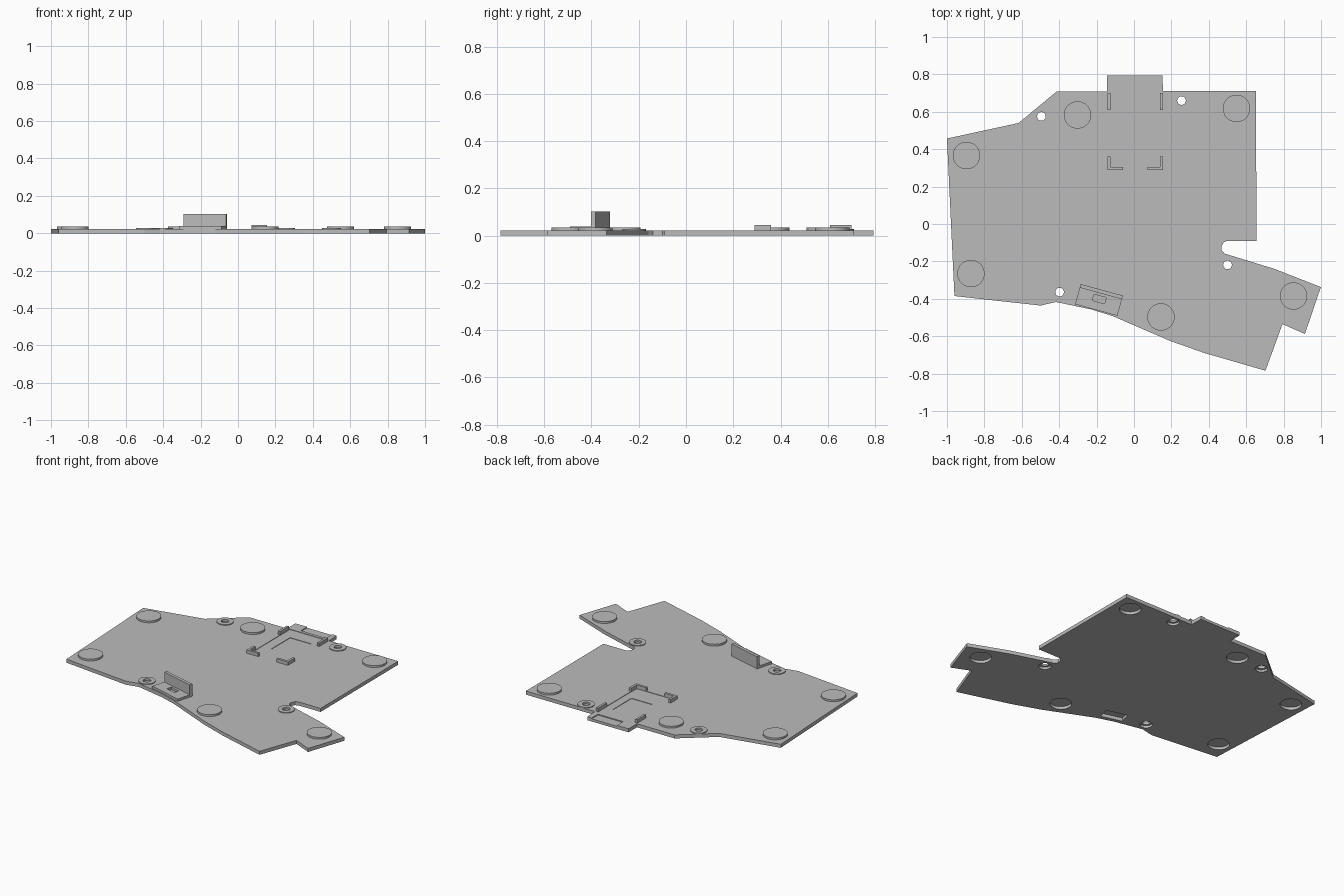
import bpy
import math
from mathutils import Matrix, Vector

cube = bpy.data.objects.get("Cube")
if cube:
    bpy.data.objects.remove(cube, do_unlink=True)

gray = bpy.data.materials.new("plain gray")
gray.use_nodes = True
gray.diffuse_color = (0.5, 0.5, 0.5, 1)
gray.node_tree.nodes["Principled BSDF"].inputs["Base Color"].default_value = (0.5, 0.5, 0.5, 1)

TOP = 0.023


def prism(name, outline, z0, z1):
    """Extrude a counter-clockwise outline from z0 to z1."""
    n = len(outline)
    verts = [(x, y, z) for z in (z0, z1) for x, y in outline]
    faces = [list(range(n))[::-1], list(range(n, 2 * n))]
    faces += [(i, (i + 1) % n, (i + 1) % n + n, i + n) for i in range(n)]
    mesh = bpy.data.meshes.new(name)
    mesh.from_pydata(verts, [], faces)
    mesh.materials.append(gray)
    obj = bpy.data.objects.new(name, mesh)
    bpy.context.collection.objects.link(obj)
    return obj


def box(name, x0, x1, y0, y1, z0, z1):
    return prism(name, [(x0, y0), (x1, y0), (x1, y1), (x0, y1)], z0, z1)


def disc(name, centre, radius, z0, z1, sides=48):
    ring = [2 * math.pi * i / sides for i in range(sides)]
    return prism(name, [(centre[0] + radius * math.cos(a),
                         centre[1] + radius * math.sin(a)) for a in ring], z0, z1)


def boolean(target, tool, operation='DIFFERENCE'):
    mod = target.modifiers.new("boolean", 'BOOLEAN')
    mod.operation, mod.solver, mod.object = operation, 'EXACT', tool
    bpy.context.view_layer.objects.active = target
    bpy.ops.object.modifier_apply(modifier=mod.name)
    bpy.data.objects.remove(tool, do_unlink=True)


def smooth(obj):
    bpy.ops.object.select_all(action='DESELECT')
    obj.select_set(True)
    bpy.context.view_layer.objects.active = obj
    bpy.ops.object.shade_smooth_by_angle(angle=math.radians(30))


# Base plate outline, clockwise from the back left corner
outline = [(-1, .457), (-.617, .54), (-.414, .708), (-.144, .708), (-.144, .794),
           (.152, .794), (.155, .71), (.652, .71), (.655, -.09), (.495, -.09),
           (.478, -.099), (.469, -.118), (.467, -.14), (.484, -.158),
           (.751, -.24), (.999, -.337), (.914, -.588), (.794, -.535), (.703, -.784),
           (.377, -.69), (.195, -.626), (-.115, -.492), (-.227, -.457),
           (-.417, -.417), (-.5, -.436), (-.96, -.385)]
plate = prism("base_plate", outline[::-1], 0, TOP)

# Round foot pads, hollow from below
pads = [(-.896, .366), (-.302, .583), (.548, .618), (-.872, -.265), (.144, -.497), (.853, -.385)]
for i, c in enumerate(pads):
    boolean(plate, disc("pad_cutter", c, .064, -.1, .1))
    smooth(disc(f"foot_pad_{i + 1}", c, .073, .018, .035))

# Screw bosses with a counterbore below
screws = [(-.495, .575), (.254, .66), (.5, -.219), (-.398, -.364)]
for i, c in enumerate(screws):
    boolean(plate, disc("bore_cutter", c, .037, -.1, .1))
    boss = disc(f"screw_boss_{i + 1}", c, .05, .015, .028)
    boolean(boss, disc("screw_cutter", c, .023, -.1, .1))
    smooth(boss)

# Shallow circuit board tray with deeper pockets for the chip and the socket
for name, x0, x1, y0, y1, depth in (("tray", -.125, .142, .305, .71, .003),
                                    ("chip", -.06, .09, .43, .62, .006),
                                    ("socket", -.06, .12, .73, .9, .006)):
    boolean(plate, box(name + "_cutter", x0, x1, y0, y1, TOP - depth, .1))

# Board clips: straight strips at the back, corner brackets at the front
MID = .007
for side, label in ((-1, "right"), (1, "left")):
    outer, inner, toe = (MID + side * d for d in (.148, .133, .065))
    x0, x1 = sorted((outer, inner))
    box(f"{label}_back_clip", x0, x1, .61, .7, .015, .045)
    foot0, foot1 = sorted((outer, toe))
    bracket = box(f"{label}_front_clip", x0, x1, .29, .36, .015, .045)
    boolean(bracket, box("toe", foot0, foot1, .29, .305, .015, .045), 'UNION')

# Angled switch holder: thick foot with a slot and an upright back wall
turn = Matrix.Translation(Vector((-.187, -.406, 0))) @ Matrix.Rotation(math.radians(-15.3), 4, 'Z')


def turned(obj):
    obj.data.transform(turn)
    return obj


def pocket():
    return turned(box("pocket_cutter", -.07, .07, -.035, .04, -.1, .022))


boolean(plate, pocket())
holder = box("switch_holder", -.117, .117, -.056, .056, .004, .038)
boolean(holder, box("wall", -.117, .117, .036, .056, .004, .102), 'UNION')
boolean(holder, box("slot_cutter", -.034, .034, -.012, .022, -.1, .07))
turned(holder)
boolean(holder, pocket())
